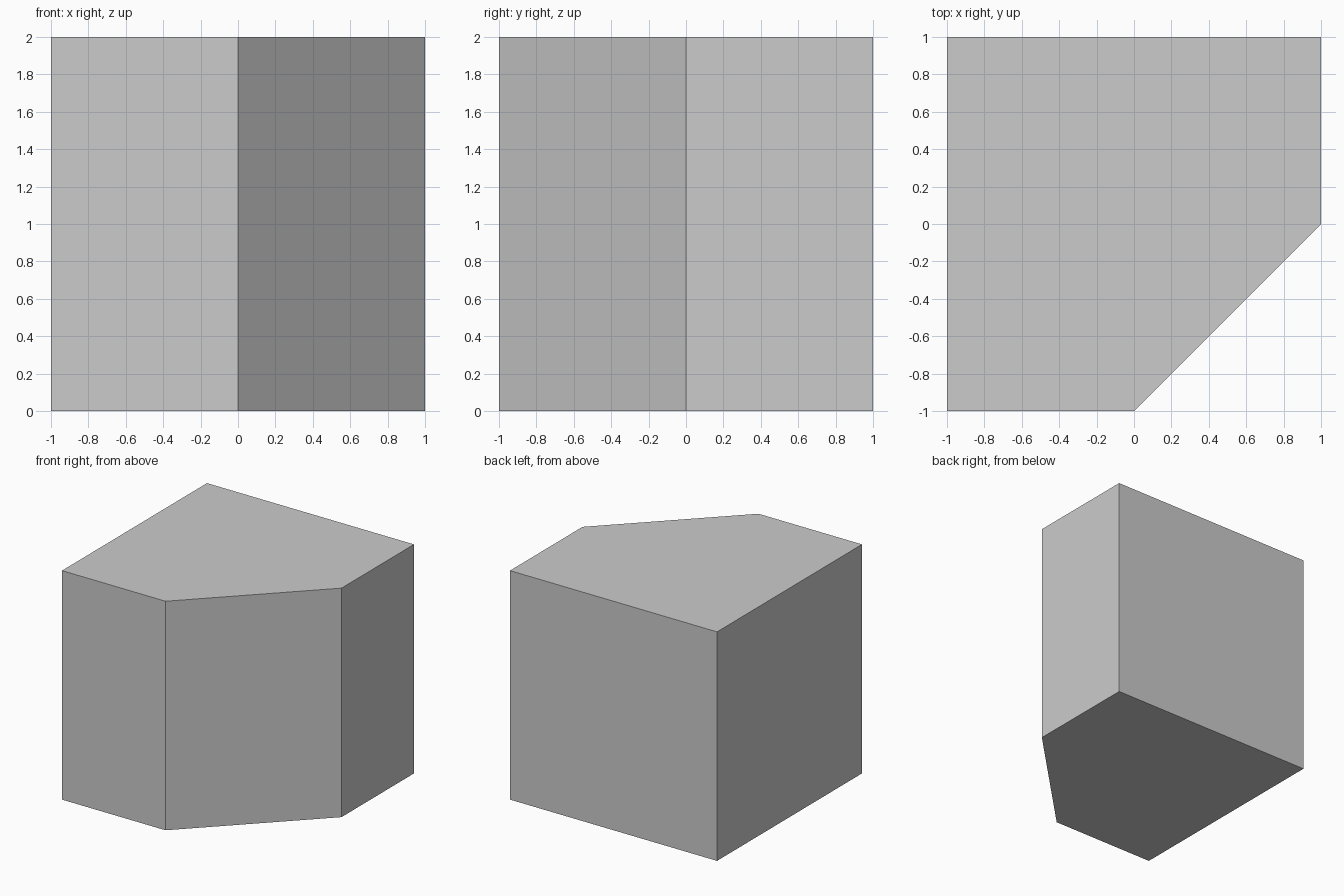
import bpy, bmesh

if "Cube" in bpy.data.objects:
    bpy.data.objects.remove(bpy.data.objects["Cube"])

# Plan outline: square with one corner cut off at the front right
outline = [(-1, -1), (0, -1), (1, 0), (1, 1), (-1, 1)]
HEIGHT = 2.0

# Extrude the outline into a solid block
bm = bmesh.new()
base = bm.faces.new([bm.verts.new((x, y, 0)) for x, y in outline])
result = bmesh.ops.extrude_face_region(bm, geom=[base], use_keep_orig=True)
top_verts = [g for g in result["geom"] if isinstance(g, bmesh.types.BMVert)]
bmesh.ops.translate(bm, verts=top_verts, vec=(0, 0, HEIGHT))
bmesh.ops.recalc_face_normals(bm, faces=bm.faces)

mesh = bpy.data.meshes.new("cut_corner_block")
bm.to_mesh(mesh)
bm.free()
block = bpy.data.objects.new("cut_corner_block", mesh)
bpy.context.collection.objects.link(block)
